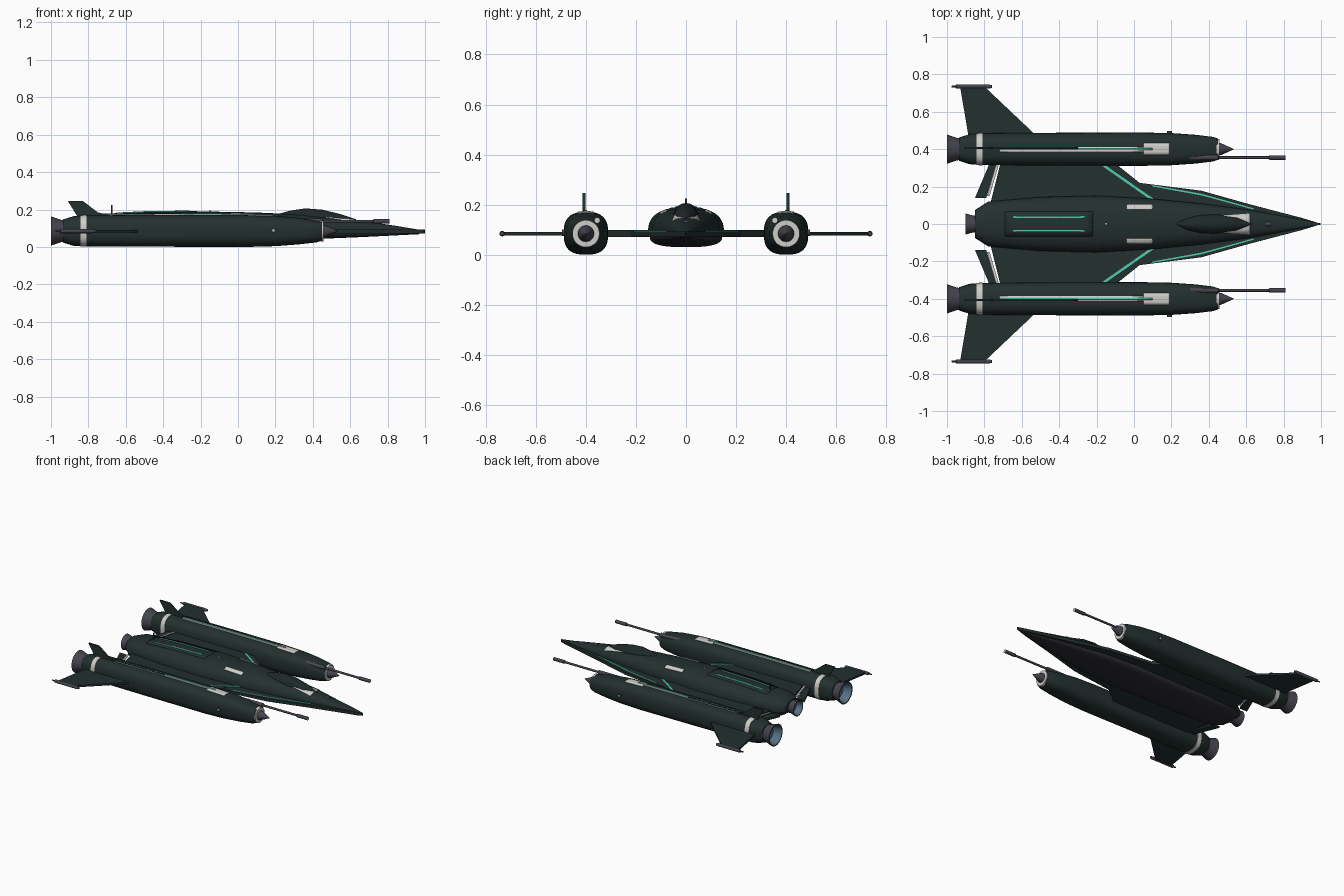
import bpy, bmesh, math
from mathutils import Vector

if "Cube" in bpy.data.objects:
    bpy.data.objects.remove(bpy.data.objects["Cube"])


def mat(name, r, g, b):
    m = bpy.data.materials.new(name)
    m.diffuse_color = (r, g, b, 1)
    m.use_nodes = True
    m.node_tree.nodes["Principled BSDF"].inputs["Base Color"].default_value = m.diffuse_color
    return m


GREEN = mat("dark green", 0.017, 0.029, 0.028)
GLASS = mat("canopy dark", 0.013, 0.021, 0.022)
BELLY = mat("belly grey", 0.024, 0.023, 0.029)
METAL = mat("gun metal", 0.058, 0.058, 0.075)
WHITE = mat("off white", 0.62, 0.61, 0.58)
TEAL = mat("teal glow", 0.08, 0.60, 0.42)
BLUE = mat("nozzle blue", 0.09, 0.17, 0.24)


def finish(bm, name, mats, smooth=True, recalc=True):
    if recalc:
        bmesh.ops.recalc_face_normals(bm, faces=bm.faces)
    me = bpy.data.meshes.new(name)
    bm.to_mesh(me)
    bm.free()
    for m in mats:
        me.materials.append(m)
    ob = bpy.data.objects.new(name, me)
    bpy.context.collection.objects.link(ob)
    if smooth:
        bpy.ops.object.select_all(action='DESELECT')
        ob.select_set(True)
        bpy.context.view_layer.objects.active = ob
        bpy.ops.object.shade_smooth_by_angle(angle=math.radians(32))
    return ob


def skin(bm, rings):
    for a, b in zip(rings, rings[1:]):
        n = len(a)
        for i in range(n):
            bm.faces.new((a[i], a[(i + 1) % n], b[(i + 1) % n], b[i]))


def loft(name, secs, y0, z0, p, mats, n=40):
    """Superellipse loft along x; secs = (x, half width, top z, bottom z)."""
    bm = bmesh.new()
    rings = []
    for x, w, zt, zb in secs:
        ring = []
        for i in range(n):
            a = 2 * math.pi * i / n
            c, s = math.cos(a), math.sin(a)
            y = math.copysign(abs(c) ** (2 / p), c) * w
            h = (zt - z0) if s > 0 else (z0 - zb)
            ring.append(bm.verts.new((x, y0 + y, z0 + math.copysign(abs(s) ** (2 / p), s) * h)))
        rings.append(ring)
    skin(bm, rings)
    bm.faces.new(rings[0])
    bm.faces.new(rings[-1])
    return finish(bm, name, mats)


def lerp_sec(secs, x):
    for a, b in zip(secs, secs[1:]):
        if a[0] <= x <= b[0]:
            t = (x - a[0]) / (b[0] - a[0])
            return [u + (v - u) * t for u, v in zip(a, b)]
    return secs[-1]


def decal(name, secs, y0, z0, p, corners, m, lift=0.003):
    """Thin plate hugging the top of a loft; corners are four (x, y)."""
    c = [Vector(q) for q in corners]
    nx, ny = 12, 4
    bm = bmesh.new()
    g = []
    for i in range(nx + 1):
        row = []
        for j in range(ny + 1):
            u, v = i / nx, j / ny
            q = (c[0] * (1 - u) + c[1] * u) * (1 - v) + (c[3] * (1 - u) + c[2] * u) * v
            _, w, zt, _ = lerp_sec(secs, q.x)
            r = min(abs(q.y - y0) / w, 0.99)
            row.append(bm.verts.new((q.x, q.y, z0 + (zt - z0) * (1 - r ** p) ** (1 / p) + lift)))
        g.append(row)
    for i in range(nx):
        for j in range(ny):
            f = bm.faces.new((g[i][j], g[i + 1][j], g[i + 1][j + 1], g[i][j + 1]))
            f.normal_update()
            if f.normal.z < 0:
                f.normal_flip()
    ob = finish(bm, name, [m], recalc=False)
    mod = ob.modifiers.new("thickness", 'SOLIDIFY')
    mod.thickness = 0.007
    mod.offset = -1
    return ob


def lathe(name, prof, y0, z0, mats, rule=None, n=28):
    """Revolve (x, radius) points about an axis along x."""
    bm = bmesh.new()
    rings = [[bm.verts.new((x, y0 + max(r, 1e-4) * math.cos(2 * math.pi * i / n),
                            z0 + max(r, 1e-4) * math.sin(2 * math.pi * i / n))) for i in range(n)]
             for x, r in prof]
    skin(bm, rings)
    bm.faces.new(rings[0])
    bm.faces.new(rings[-1])
    if rule:
        for f in bm.faces:
            f.material_index = rule(f.calc_center_median(), f)
    return finish(bm, name, mats)


def plate(name, pts, axis, lo, hi, m):
    """Flat polygon extruded along z (pts = x, y) or y (pts = x, z)."""
    bm = bmesh.new()
    put = (lambda q, d: (q[0], q[1], d)) if axis == 'z' else (lambda q, d: (q[0], d, q[1]))
    a = [bm.verts.new(put(q, lo)) for q in pts]
    b = [bm.verts.new(put(q, hi)) for q in pts]
    skin(bm, [a, b])
    bm.faces.new(a)
    bm.faces.new(b)
    return finish(bm, name, [m], smooth=False)


# Central hull, belly and canopy
HULL = [(-0.85, .075, .15, .07), (-0.78, .12, .172, .06), (-0.5, .145, .186, .06), (-0.2, .152, .19, .06),
        (0.1, .135, .184, .06), (0.36, .11, .172, .065), (0.62, .075, .146, .07), (0.85, .032, .112, .075),
        (1.0, .003, .087, .082)]
HA = (HULL, 0, 0.09, 2.5)
loft("upper_hull", *HA, [GREEN])
KEEL = [(-0.82, .09, .09, .05), (-0.76, .125, .09, .036), (-0.5, .14, .09, .03), (0.1, .145, .09, .03),
        (0.36, .125, .09, .04), (0.65, .075, .09, .052), (0.97, .01, .088, .068)]
loft("belly", KEEL, 0, 0.075, 2.8, [BELLY])
CAN = [(0.22, .008, .178, .12), (0.28, .038, .194, .12), (0.36, .053, .206, .12), (0.45, .052, .199, .12),
       (0.55, .036, .175, .12), (0.63, .004, .148, .12)]
loft("canopy", CAN, 0, 0.14, 2.1, [GLASS])
decal("windscreen_panel", *HA, [(0.45, -.045), (0.62, -.056), (0.62, .056), (0.45, .045)], WHITE)
decal("rear_deck_panel", *HA, [(-0.69, -.066), (-0.22, -.066), (-0.22, .066), (-0.69, .066)], GREEN, .002)
lathe("hull_nozzle", [(-0.83, .045), (-0.86, .045), (-0.9, .056), (-0.9, .05), (-0.86, .035), (-0.86, 0)],
      0, 0.1, [METAL, BLUE], lambda c, f: int(f.calc_center_median().x < -0.855 and
                                              (Vector((0, c.y, c.z - .1)).length < .0455)))
lathe("nose_sensor", [(0.705, .012), (0.735, .012)], 0, 0.127, [METAL])
lathe("deck_beacon", [(-0.155, .006), (-0.145, .006)], 0, 0.19, [WHITE])

# Forward chine plate
chine = [(0.03, .22), (0.36, .178), (0.62, .105), (0.9, .032), (1.0, .001)]
plate("chine", [(-0.2, .14)] + chine + [(x, -y) for x, y in reversed(chine)] + [(-0.2, -.14)],
      'z', 0.073, 0.093, GREEN)

NAC = [(-0.935, .062, .147, .023), (-0.88, .08, .164, .006), (-0.82, .085, .169, .003), (-0.4, .088, .171, .001),
       (0.05, .089, .17, .0), (0.2, .086, .166, .004), (0.33, .077, .155, .014), (0.42, .066, .14, .024),
       (0.45, .056, .134, .034)]

for s, side in ((1, "left"), (-1, "right")):
    Y = s * 0.4

    def my(pts):
        return [(x, s * y) for x, y in pts]

    # Inner wing, flap and glowing edge strips
    plate(f"inner_wing_{side}", my([(-0.77, .1), (-0.71, .34), (-0.12, .34), (0.03, .22), (0.06, .1)]),
          'z', 0.07, 0.096, GREEN)
    plate(f"flap_{side}", my([(-0.85, .14), (-0.79, .14), (-0.73, .33), (-0.77, .33)]), 'z', 0.076, 0.09, GREEN)
    plate(f"flap_hinge_{side}", my([(-0.785, .15), (-0.772, .15), (-0.722, .32), (-0.735, .32)]),
          'z', 0.092, 0.098, WHITE)
    plate(f"wing_glow_{side}", my([(-0.17, .31), (-0.15, .312), (0.105, .135), (0.085, .132)]),
          'z', 0.093, 0.099, TEAL)
    plate(f"chine_glow_{side}", my([(0.1, .2), (0.1, .208), (0.36, .162), (0.64, .084), (0.64, .077), (0.36, .153)]),
          'z', 0.09, 0.096, TEAL)

    # Hull details
    decal(f"hull_plate_{side}", *HA, my([(-0.04, .078), (0.1, .078), (0.1, .104), (-0.04, .104)]), WHITE, .005)
    decal(f"deck_glow_{side}", *HA, my([(-0.65, .032), (-0.26, .032), (-0.26, .042), (-0.65, .042)]), TEAL, .006)

    # Engine nacelle with rear band, plates and spine
    NA = (NAC, Y, 0.085, 2.7)
    loft(f"nacelle_{side}", *NA, [GREEN])
    band = [(x, w + .002, t + .002, max(b - .002, 0)) for x, w, t, b in
            (lerp_sec(NAC, -0.842), lerp_sec(NAC, -0.81))]
    loft(f"nacelle_band_{side}", band, Y, 0.085, 2.7, [WHITE])
    decal(f"nacelle_plate_{side}", *NA, my([(0.05, .37), (0.19, .37), (0.19, .432), (0.05, .432)]), WHITE, .004)
    decal(f"nacelle_stripe_{side}", *NA, my([(-0.72, .385), (0.05, .385), (0.05, .412), (-0.72, .412)]), WHITE, .004)
    decal(f"nacelle_glow_{side}", *NA, my([(-0.72, .396), (0.1, .396), (0.1, .405), (-0.72, .405)]), TEAL, .007)
    decal(f"nacelle_spine_{side}", *NA, my([(-0.86, .402), (-0.3, .402), (-0.3, .412), (-0.86, .412)]), GREEN, .008)

    # Intake ring, spike and exhaust nozzle
    lathe(f"intake_ring_{side}", [(0.44, .055), (0.456, .054), (0.456, .03), (0.44, .028)], Y, 0.084, [WHITE])
    lathe(f"intake_spike_{side}", [(0.43, .034), (0.465, .032), (0.535, 0)], Y, 0.084, [METAL])
    lathe(f"exhaust_nozzle_{side}",
          [(-0.92, .056), (-0.945, .06), (-1.0, .078), (-1.0, .07), (-0.945, .05), (-0.945, 0)], Y, 0.085,
          [METAL, BLUE], lambda c, f: int(c.x < -0.94 and Vector((0, c.y - Y, c.z - .085)).length < .063))

    # Cannon
    lathe(f"cannon_{side}", [(0.3, .014), (0.45, .014), (0.455, .0075), (0.72, .0075), (0.725, .012),
                             (0.81, .012)], s * 0.355, 0.137, [METAL, WHITE], lambda c, f: int(c.x > 0.809), 16)

    # Side thruster port
    port = lathe(f"side_port_{side}", [(-.008, .013), (.008, .013), (.008, .007), (.0085, .006)], 0, 0,
                 [METAL, WHITE], lambda c, f: int(len(f.verts) > 4 and c.x > 0), 16)
    port.rotation_euler = (0, 0, s * math.pi / 2)
    port.location = (0.19, s * 0.488, 0.088)

    # Outer wing, tip pod and tail fin
    plate(f"outer_wing_{side}", my([(-0.52, .47), (-0.80, .735), (-0.93, .735), (-0.885, .47)]),
          'z', 0.077, 0.091, GREEN)
    lathe(f"tip_pod_{side}", [(-0.975, .004), (-0.955, .005), (-0.95, .011), (-0.78, .011), (-0.76, .008)],
          s * 0.735, 0.084, [METAL], None, 16)
    plate(f"tail_fin_{side}", [(-0.67, .165), (-0.75, .185), (-0.83, .246), (-0.91, .246), (-0.86, .165)],
          'y', s * 0.407 - .006, s * 0.407 + .006, GREEN)

# Deck antenna
plate("antenna", [(-0.678, .175), (-0.672, .175), (-0.672, .225), (-0.678, .225)], 'y', -.003, .003, GREEN)
